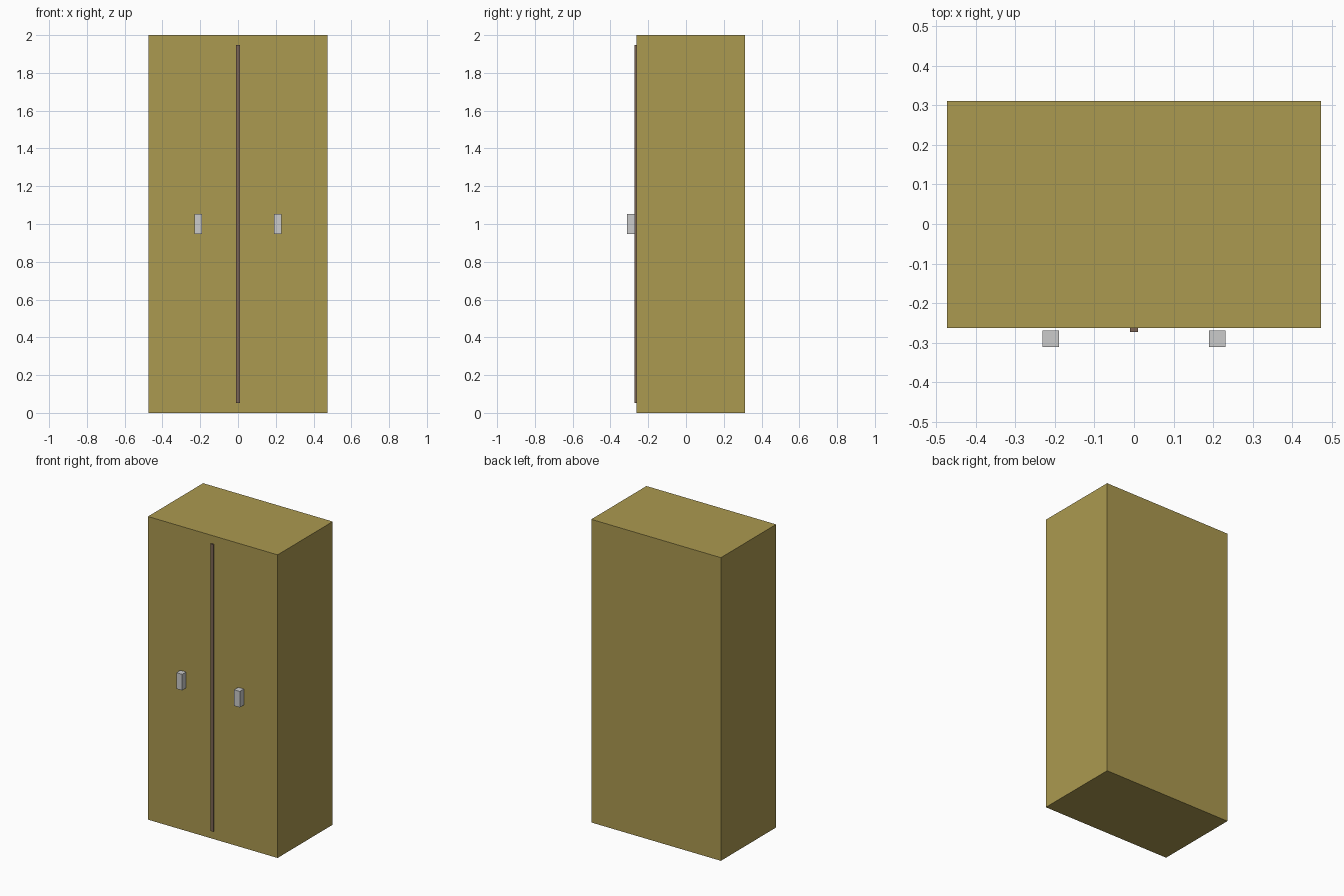
import bpy

if "Cube" in bpy.data.objects:
    bpy.data.objects.remove(bpy.data.objects["Cube"])


def material(name, rgb):
    m = bpy.data.materials.new(name)
    m.diffuse_color = (*rgb, 1)
    m.use_nodes = True
    m.node_tree.nodes["Principled BSDF"].inputs["Base Color"].default_value = m.diffuse_color
    return m


def box(name, x, y, z, mat=None):
    """Box spanning the given (min, max) ranges."""
    spans = (x, y, z)
    bpy.ops.mesh.primitive_cube_add(size=1, location=[(a + b) / 2 for a, b in spans])
    ob = bpy.context.object
    ob.name = name
    ob.scale = [b - a for a, b in spans]
    bpy.ops.object.transform_apply(location=False, rotation=False, scale=True)
    if mat:
        ob.data.materials.append(mat)
    return ob


wood = material("wood", (0.41, 0.32, 0.08))
dark_wood = material("dark_wood", (0.20, 0.13, 0.09))

# Cabinet body
box("cabinet_body", (-0.473, 0.473), (-0.263, 0.312), (0, 2), wood)

# Strip between the two doors
box("door_divider", (-0.0105, 0.0105), (-0.273, -0.2625), (0.053, 1.947), dark_wood)

# Door handles, standing slightly off the front
for side, x in (("left", -0.2105), ("right", 0.2105)):
    box(side + "_handle", (x - 0.021, x + 0.021), (-0.312, -0.27), (0.947, 1.053))
